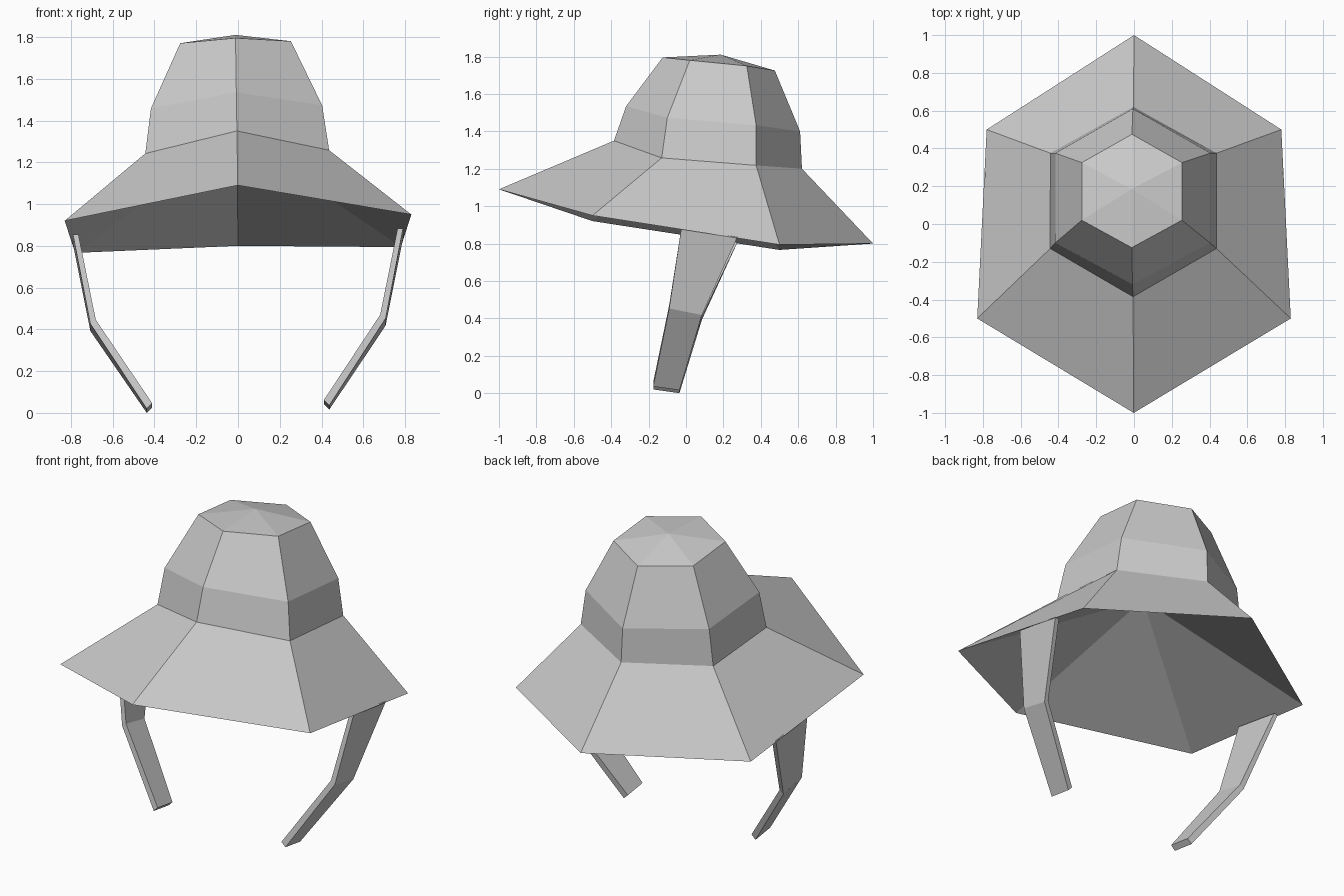
import bpy
import bmesh

cube = bpy.data.objects.get("Cube")
if cube:
    bpy.data.objects.remove(cube, do_unlink=True)

cloth = bpy.data.materials.new("light grey cloth")
cloth.use_nodes = True
grey = (0.6, 0.6, 0.6, 1)
cloth.diffuse_color = grey
cloth.node_tree.nodes["Principled BSDF"].inputs["Base Color"].default_value = grey


def lean(p):
    """The whole hat sits slightly crooked to one side."""
    x, y, z = p
    return (x - 0.015 * max(0, z - 1), y, z + 0.018 * x)


def finish(bm, name):
    bmesh.ops.recalc_face_normals(bm, faces=bm.faces)
    mesh = bpy.data.meshes.new(name)
    bm.to_mesh(mesh)
    bm.free()
    mesh.materials.append(cloth)
    obj = bpy.data.objects.new(name, mesh)
    bpy.context.collection.objects.link(obj)


def bridge(bm, a, b):
    n = len(a)
    for i in range(n):
        j = (i + 1) % n
        bm.faces.new((a[i], a[j], b[j], b[i]))


def fan(bm, ring, tip):
    v = bm.verts.new(lean(tip))
    for i in range(len(ring)):
        bm.faces.new((ring[i], ring[(i + 1) % len(ring)], v))


def hexagon(bm, front, front_side, back_side, back):
    """Six-sided ring: front and back are (y, z), sides are (x, y, z)."""
    def flip(p):
        return (-p[0], p[1], p[2])
    points = [(0, *front), front_side, back_side, (0, *back), flip(back_side), flip(front_side)]
    return [bm.verts.new(lean(p)) for p in points]


# Hat: brim edge, crown base, crown middle, crown top
bm = bmesh.new()
rings = [
    hexagon(bm, (-1, 1.09), (0.83, -0.5, 0.935), (0.78, 0.5, 0.78), (1, 0.8)),
    hexagon(bm, (-0.385, 1.35), (0.44, -0.13, 1.25), (0.44, 0.375, 1.21), (0.62, 1.2)),
    hexagon(bm, (-0.32, 1.535), (0.41, -0.1, 1.465), (0.41, 0.375, 1.425), (0.61, 1.4)),
    hexagon(bm, (-0.125, 1.795), (0.265, 0.02, 1.775), (0.265, 0.325, 1.745), (0.475, 1.725)),
]
for low, high in zip(rings, rings[1:]):
    bridge(bm, low, high)
fan(bm, rings[-1], (0, 0.185, 1.81))
# Hollow underside
fan(bm, rings[0], (0, 0.07, 1.33))
finish(bm, "hat")

# Chin straps: outer x, front (y, z), back (y, z), rise of the inner side
strap = [
    (0.79, (-0.025, 0.868), (0.275, 0.82), 0),
    (0.707, (-0.09, 0.44), (0.085, 0.405), 0.018),
    (0.437, (-0.175, 0.028), (-0.035, 0.008), 0.026),
]
for side, label in ((1, "left"), (-1, "right")):
    bm = bmesh.new()
    loops = []
    for x, front, back, rise in strap:
        inner = x - 0.026
        corners = [(x, *front), (x, *back),
                   (inner, back[0], back[1] + rise), (inner, front[0], front[1] + rise)]
        loops.append([bm.verts.new(lean((side * px, py, pz))) for px, py, pz in corners])
    for a, b in zip(loops, loops[1:]):
        bridge(bm, a, b)
    bm.faces.new(loops[0])
    bm.faces.new(loops[-1])
    finish(bm, label + "_chin_strap")
